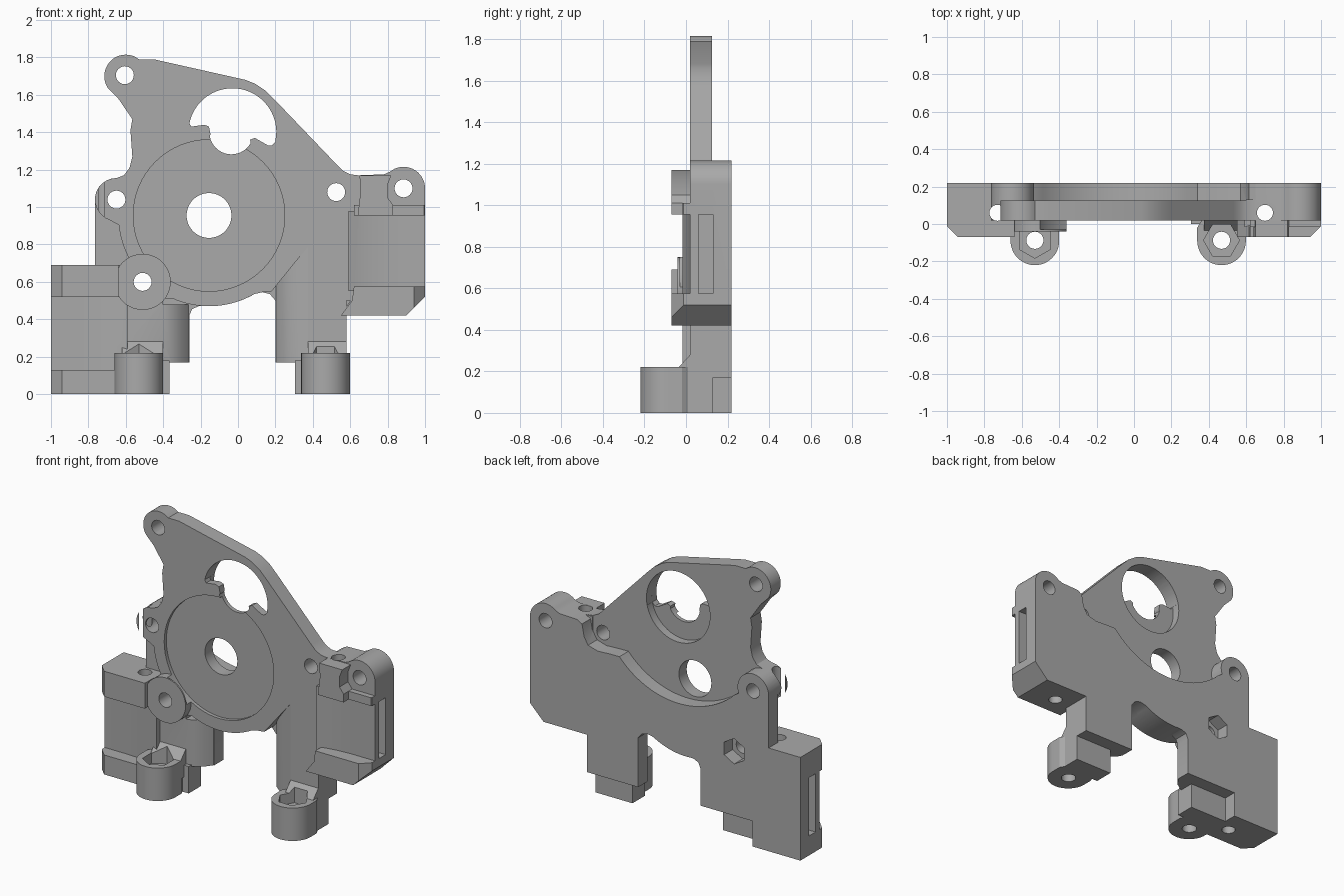
import bpy, bmesh
from math import cos, sin, radians

cube = bpy.data.objects.get("Cube")
if cube:
    bpy.data.objects.remove(cube, do_unlink=True)

gray = bpy.data.materials.new("plain_gray")
gray.use_nodes = True
gray.diffuse_color = (0.4, 0.4, 0.4, 1)
gray.node_tree.nodes["Principled BSDF"].inputs["Base Color"].default_value = (0.4, 0.4, 0.4, 1)


def arc(cx, cy, r, a0, a1, n=16):
    """Points along an arc, angles in degrees."""
    angles = [radians(a0 + (a1 - a0) * i / n) for i in range(n + 1)]
    return [(cx + r * cos(a), cy + r * sin(a)) for a in angles]


def ring(cx, cy, r, n=40, turn=0):
    return arc(cx, cy, r, turn, turn + 360, n)[:-1]


def rect(u0, u1, v0, v1):
    return [(u0, v0), (u1, v0), (u1, v1), (u0, v1)]


def mirrored(pts):
    return [(-u, v) for u, v in pts]


PLACE = {"x": lambda u, v, w: (w, u, v),
         "y": lambda u, v, w: (u, w, v),
         "z": lambda u, v, w: (u, v, w)}


def prism(name, pts, lo, hi, axis="y"):
    """Extrude a flat outline along an axis."""
    bm = bmesh.new()
    rows = [[bm.verts.new(PLACE[axis](u, v, w)) for u, v in pts] for w in (lo, hi)]
    n = len(pts)
    bm.faces.new(rows[0])
    bm.faces.new(rows[1])
    for i in range(n):
        j = (i + 1) % n
        bm.faces.new((rows[0][i], rows[0][j], rows[1][j], rows[1][i]))
    bmesh.ops.recalc_face_normals(bm, faces=bm.faces)
    mesh = bpy.data.meshes.new(name)
    bm.to_mesh(mesh)
    bm.free()
    obj = bpy.data.objects.new(name, mesh)
    bpy.context.collection.objects.link(obj)
    return obj


def combine(body, part, operation):
    mod = body.modifiers.new(operation.lower(), "BOOLEAN")
    mod.operation, mod.object, mod.solver = operation, part, "EXACT"
    graph = bpy.context.evaluated_depsgraph_get()
    mesh = bpy.data.meshes.new_from_object(body.evaluated_get(graph))
    body.modifiers.clear()
    body.data = mesh
    bpy.data.objects.remove(part, do_unlink=True)


DISC = (-0.155, 0.955)
EAR = (-0.65, 1.04)
LUG = (0.885, 1.1)

# Front plate with its tall upper arm and the front of both legs
plate = [(0.58, 0.28), (0.58, 0.5), (0.64, 0.5), (0.64, 1.17), (0.6, 1.175), (0.56, 1.195),
         (0.53, 1.225), (0.2, 1.57)]
plate += [(0.15, 1.62), (0.09, 1.66), (0.04, 1.68), (-0.45, 1.79), (-0.53, 1.79)]
plate += arc(-0.6, 1.7, 0.115, 62, 215)
plate += [(-0.64, 1.58), (-0.565, 1.47), (-0.575, 1.41), (-0.565, 1.27), (-0.58, 1.21),
          (-0.61, 1.17)]
plate += arc(*EAR, 0.115, 90, 250) + arc(*DISC, 0.485, 186, 215)
plate += [(-0.62, 0.6), (-0.62, 0.28), (-0.4, 0.28), (-0.4, 0.51)]
plate += arc(*DISC, 0.485, 246, 300) + [(0.13, 0.545), (0.18, 0.55), (0.375, 0.79), (0.375, 0.28)]
bracket = prism("mounting_bracket", plate, 0.02, 0.125)

# Rear slab with the scooped upper edge
lug_top = arc(*LUG, 0.115, 0, 130) + [(0.78, 1.175), (0.65, 1.17)]
slab = [(0.2, 0.17), (0.58, 0.17), (0.58, 0.42), (0.9, 0.42), (1, 0.52)] + lug_top
slab += [(0.615, 1.15), (0.6, 1.07), (0.57, 1.02), (0.5, 1.0), (0.4, 1.005)]
slab += arc(-0.1, 1.4, 0.59, 318, 226, 28) + arc(*EAR, 0.115, -22, 180)
slab += [(-0.765, 0.69), (-1, 0.69), (-1, 0), (-0.645, 0), (-0.645, 0.17), (-0.26, 0.17),
         (-0.26, 0.42), (-0.245, 0.455), (-0.21, 0.47)]
slab += arc(*DISC, 0.485, 266, 300) + [(0.13, 0.545), (0.17, 0.535), (0.2, 0.5)]

wedge = [(0.59, 0.03), (0.59, -0.017), (0.65, 0), (0.71, 0.011), (0.77, 0.017), (0.83, 0.02),
         (0.83, 0.03)]

adds = [
    prism("rear_slab", slab, 0.12, 0.22),
    # Right clamp block
    prism("right_block", [(0.55, 0.42), (0.9, 0.42), (1, 0.52)] + lug_top + [(0.6, 1.17), (0.6, 0.5)],
          0.02, 0.13),
    prism("right_lower_jaw", [(0.55, 0.42), (0.9, 0.42), (1, 0.52), (1, 0.575), (0.62, 0.575),
                              (0.61, 0.5)], -0.07, 0.03),
    prism("right_upper_jaw", [(0.64, 0.955), (0.83, 0.955), (0.83, 1.01), (1, 1.01), (0.96, 1.01),
                              (0.82, 1.04), (0.8, 1.1), (0.82, 1.17), (0.65, 1.17), (0.66, 1.1)][:3]
          + [(0.8, 1.05), (0.8, 1.12), (0.82, 1.17), (0.65, 1.17), (0.655, 1.08)], -0.07, 0.03),
    prism("right_ledge", rect(0.62, 1, 0.955, 1.01), -0.017, 0.03),
    prism("right_saddle", wedge, 0.55, 0.98, "z"),
    # Left clamp block
    prism("left_block", rect(-1, -0.6, 0, 0.69), 0.02, 0.13),
    prism("left_upper_jaw", rect(-1, -0.64, 0.52, 0.69), -0.07, 0.03),
    prism("left_lower_jaw", rect(-1, -0.62, 0, 0.13), -0.07, 0.03),
    prism("left_saddle", mirrored(wedge), 0.1, 0.55, "z"),
    # Screw boss and leg flanks
    prism("screw_boss", ring(-0.51, 0.6, 0.15), -0.04, 0.03),
    prism("right_flank", [(0.2, 0.125), (0.22, 0.09), (0.27, 0.05), (0.32, 0.03), (0.38, 0.02),
                          (0.38, 0.125)], 0.17, 0.79, "z"),
    prism("left_flank", [(-0.4, 0.125), (-0.4, 0.02), (-0.35, 0.035), (-0.3, 0.07), (-0.26, 0.125)],
          0.17, 0.48, "z"),
]

# Feet: rounded front, heel behind and a sloped web up to the leg
slope = [(-0.035, 0.1), (-0.035, 0.22), (0.02, 0.28), (0.13, 0.28), (0.13, 0.1)]
feet = [("left", -0.53, -0.645, -0.365, (-0.62, -0.4), 30),
        ("right", 0.468, 0.305, 0.58, (0.375, 0.58), 0)]
for side, cx, h0, h1, web, turn in feet:
    toe = arc(cx, -0.09, 0.13, 180, 360, 24) + [(cx + 0.13, -0.02), (cx + 0.1, 0.03),
                                                (cx - 0.1, 0.03), (cx - 0.13, -0.02)]
    adds += [prism(side + "_toe", toe, 0, 0.22, "z"),
             prism(side + "_heel", rect(h0, h1, 0, 0.13), 0, 0.18, "z"),
             prism(side + "_web", slope, *web, "x")]

# Motor opening: wide circle behind, hooked outline in front
opening = arc(-0.03, 1.4, 0.235, 0, 168, 32)
opening += [(-0.25, 1.43), (-0.18, 1.44), (-0.155, 1.43), (-0.147, 1.39)]
opening += arc(-0.035, 1.4, 0.118, 190, 330)
opening += [(0.065, 1.36), (0.09, 1.37), (0.16, 1.33), (0.18, 1.33), (0.2, 1.35)]

cuts = [
    prism("opening_cutter", opening, -0.1, 0.3),
    prism("rear_bore_cutter", ring(-0.03, 1.4, 0.235, 48), 0.07, 0.3),
    prism("disc_recess_cutter", ring(*DISC, 0.405, 64), -0.03, 0.043),
    prism("shaft_hole_cutter", ring(*DISC, 0.12), -0.1, 0.3),
    prism("nut_pocket_cutter", ring(-0.51, 0.6, 0.085, 6, 30), 0.13, 0.3),
]
for x, z in [EAR, LUG, (0.525, 1.08), (-0.605, 1.705), (-0.51, 0.6)]:
    cuts.append(prism("screw_hole_cutter", ring(x, z, 0.048, 24), -0.3, 0.3))
for side, cx, h0, h1, web, turn in feet:
    cuts += [prism("foot_hole_cutter", ring(cx, -0.087, 0.046, 24), -0.1, 0.4, "z"),
             prism("foot_nut_cutter", ring(cx, -0.087, 0.096, 6, turn), 0.15, 0.4, "z")]
corner = [(0.94, -0.071), (0.94, -0.2), (1.2, -0.2), (1.2, -0.01), (1.001, -0.01)]
for s, z0, z1, hx in [(1, 0.575, 0.955, 0.7), (-1, 0.13, 0.52, -0.73)]:
    edge = corner if s > 0 else mirrored(corner)
    slot = rect(0.78, 1.2, 0.06, 0.13)
    cuts += [prism("rod_hole_cutter", ring(hx, 0.06, 0.043, 24), -0.1, 1.4, "z"),
             prism("tie_slot_cutter", slot if s > 0 else mirrored(slot), z0, z1, "z"),
             prism("corner_cutter", edge, -0.1, 1.4, "z")]

for part in adds:
    combine(bracket, part, "UNION")
for part in cuts:
    combine(bracket, part, "DIFFERENCE")

bracket.data.materials.clear()
bracket.data.materials.append(gray)
for poly in bracket.data.polygons:
    poly.material_index = 0
bpy.context.view_layer.objects.active = bracket
bracket.select_set(True)
bpy.ops.object.shade_smooth_by_angle(angle=radians(25))
